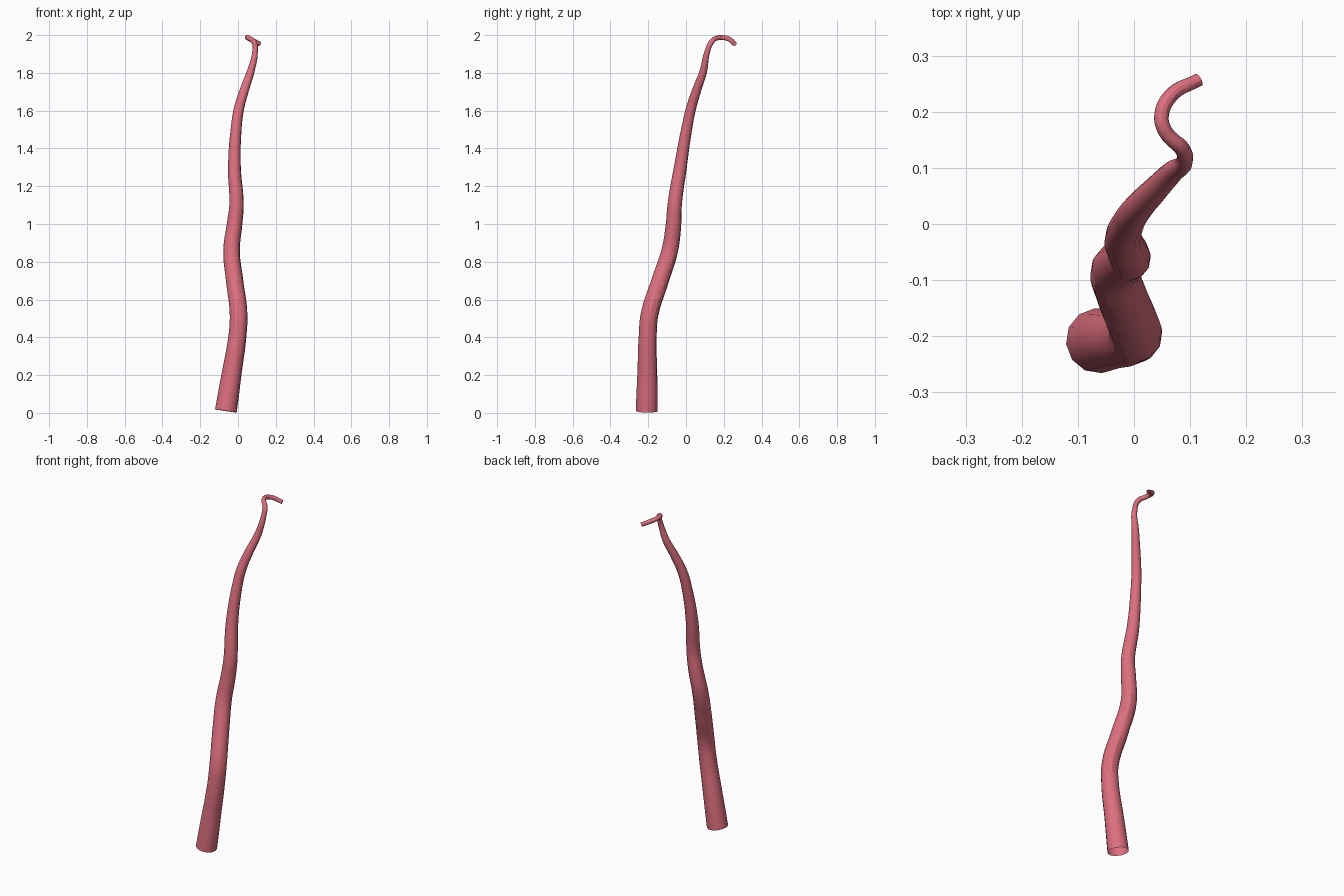
import bpy

cube = bpy.data.objects.get("Cube")
if cube:
    bpy.data.objects.remove(cube, do_unlink=True)

# Centre line of the tendril: x, y, z, radius
PATH = [
    (-0.064, -0.208, 0.01, 0.058),
    (-0.035, -0.205, 0.2, 0.053),
    (-0.004, -0.203, 0.4, 0.048),
    (0.003, -0.193, 0.52, 0.047),
    (-0.018, -0.137, 0.7, 0.046),
    (-0.034, -0.086, 0.86, 0.044),
    (-0.018, -0.066, 1.0, 0.041),
    (-0.008, -0.06, 1.1, 0.038),
    (-0.019, -0.03, 1.3, 0.034),
    (-0.01, 0.003, 1.5, 0.029),
    (0.005, 0.026, 1.61, 0.027),
    (0.034, 0.057, 1.71, 0.024),
    (0.068, 0.092, 1.81, 0.02),
    (0.09, 0.112, 1.91, 0.015),
    (0.085, 0.135, 1.963, 0.014),
    (0.056, 0.165, 1.985, 0.013),
    (0.049, 0.192, 1.988, 0.013),
    (0.066, 0.229, 1.978, 0.013),
    (0.115, 0.257, 1.953, 0.012),
]

# Tapered twelve-sided tube, open at both ends
curve = bpy.data.curves.new("tendril", "CURVE")
curve.dimensions = "3D"
curve.bevel_depth = 1.0
curve.bevel_resolution = 4
curve.resolution_u = 8
spline = curve.splines.new("BEZIER")
spline.radius_interpolation = "CARDINAL"
spline.bezier_points.add(len(PATH) - 1)
for point, (x, y, z, radius) in zip(spline.bezier_points, PATH):
    point.co = (x, y, z)
    point.radius = radius
    point.handle_left_type = point.handle_right_type = "AUTO"

tendril = bpy.data.objects.new("tendril", curve)
bpy.context.collection.objects.link(tendril)

# Pink skin
skin = bpy.data.materials.new("pink_skin")
skin.use_nodes = True
color = (0.72, 0.16, 0.21, 1.0)
skin.diffuse_color = color
skin.node_tree.nodes["Principled BSDF"].inputs["Base Color"].default_value = color
curve.materials.append(skin)

# Turn the tube into a smooth mesh
bpy.ops.object.select_all(action="DESELECT")
tendril.select_set(True)
bpy.context.view_layer.objects.active = tendril
bpy.ops.object.convert(target="MESH")
bpy.ops.object.shade_smooth_by_angle()
